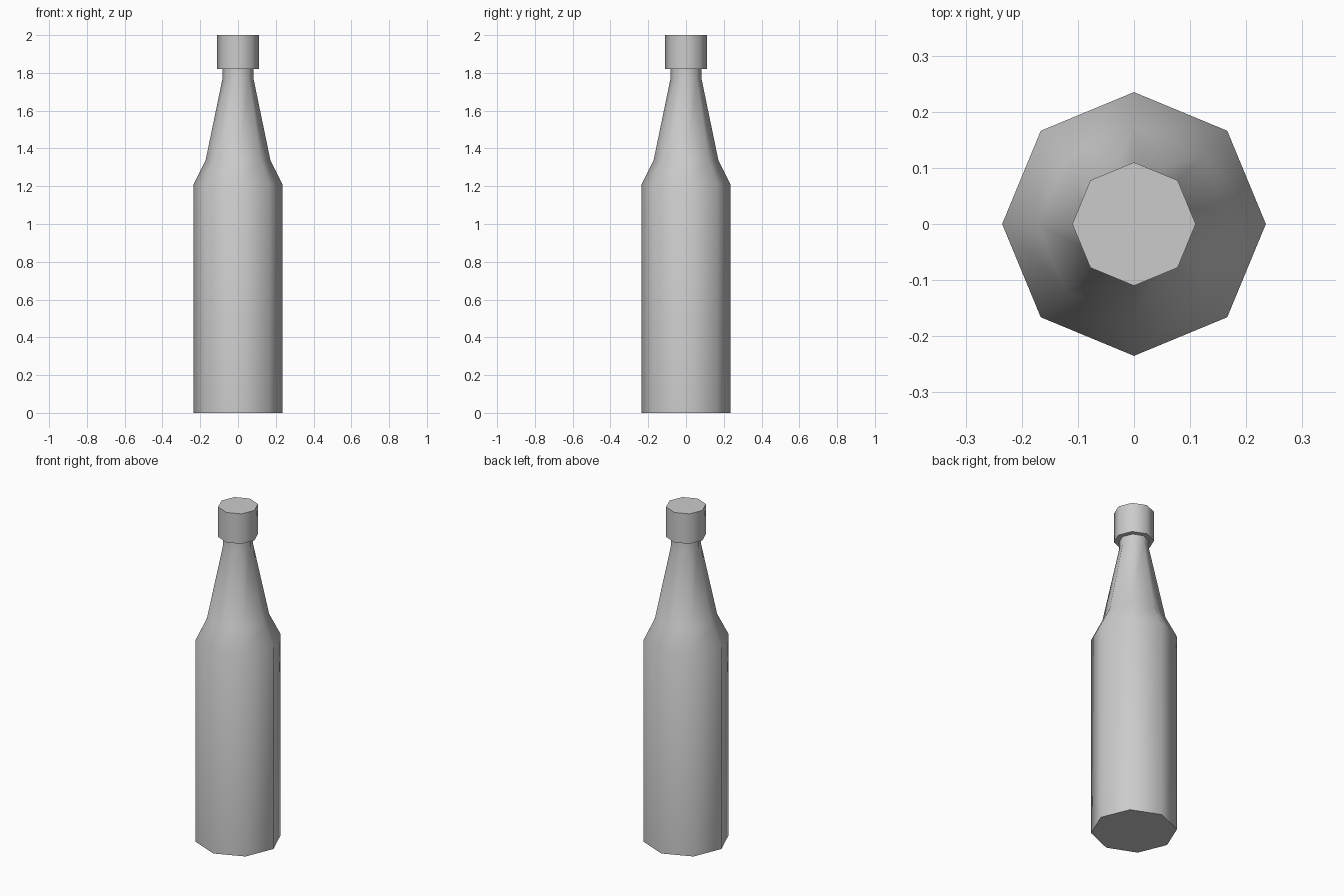
import bpy, bmesh, math

if "Cube" in bpy.data.objects:
    bpy.data.objects.remove(bpy.data.objects["Cube"], do_unlink=True)

SIDES = 8

grey = bpy.data.materials.new("plain grey")
grey.use_nodes = True
colour = (0.6, 0.6, 0.6, 1)
grey.diffuse_color = colour
grey.node_tree.nodes["Principled BSDF"].inputs["Base Color"].default_value = colour


def lathe(name, profile):
    """Closed eight-sided solid from (radius, height) rings, bottom to top."""
    bm = bmesh.new()
    rings = []
    for r, z in profile:
        angles = [math.tau * i / SIDES for i in range(SIDES)]
        rings.append([bm.verts.new((r * math.cos(a), r * math.sin(a), z)) for a in angles])
    for low, high in zip(rings, rings[1:]):
        for i in range(SIDES):
            j = (i + 1) % SIDES
            bm.faces.new((low[i], low[j], high[j], high[i]))
    bm.faces.new(rings[0][::-1])
    bm.faces.new(rings[-1])
    mesh = bpy.data.meshes.new(name)
    bm.to_mesh(mesh)
    bm.free()
    mesh.materials.append(grey)
    obj = bpy.data.objects.new(name, mesh)
    bpy.context.collection.objects.link(obj)
    # Smooth around the sides, sharp at the flat ends
    bpy.ops.object.select_all(action="DESELECT")
    obj.select_set(True)
    bpy.context.view_layer.objects.active = obj
    bpy.ops.object.shade_smooth_by_angle(angle=math.radians(60))
    return obj


# Body, shoulder and tapered neck
lathe("bottle_body", [(0.235, 0), (0.235, 1.21), (0.172, 1.335),
                      (0.082, 1.77), (0.082, 1.83)])
# Cap overhanging the neck
lathe("bottle_cap", [(0.11, 1.82), (0.11, 2.0)])
